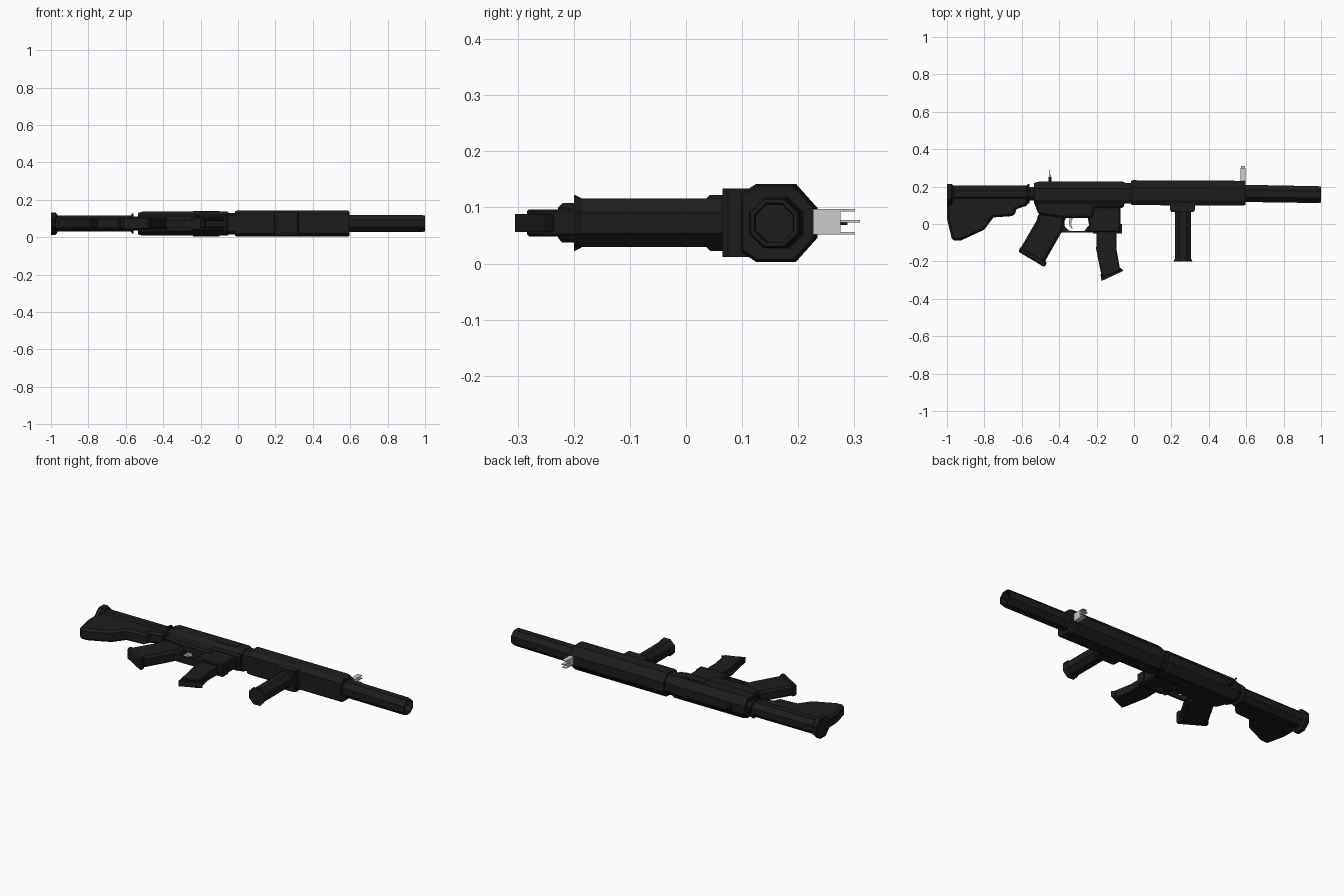
import bpy, bmesh, math

ZC = 0.0725  # mid plane of the thickness

black = bpy.data.materials.new("black")
black.diffuse_color = (0.012, 0.012, 0.012, 1)


def finish(name, bm, mat=black):
    bmesh.ops.recalc_face_normals(bm, faces=bm.faces)
    me = bpy.data.meshes.new(name)
    bm.to_mesh(me)
    bm.free()
    ob = bpy.data.objects.new(name, me)
    bpy.context.collection.objects.link(ob)
    if mat:
        me.materials.append(mat)
    return ob


def loft(name, rings, mat=black):
    """Skin a list of equally sized point rings and cap both ends."""
    bm = bmesh.new()
    vs = [[bm.verts.new(p) for p in r] for r in rings]
    n = len(rings[0])
    for a, b in zip(vs, vs[1:]):
        for i in range(n):
            bm.faces.new((a[i], a[(i + 1) % n], b[(i + 1) % n], b[i]))
    bm.faces.new(vs[0])
    bm.faces.new(vs[-1])
    return finish(name, bm, mat)


def plate(name, pts, half, mat=black, bevel=0.0, z=ZC):
    """Side profile in x,y given thickness in z, with optional chamfer."""
    ob = loft(name, [[(x, y, z - half) for x, y in pts],
                     [(x, y, z + half) for x, y in pts]], mat)
    if bevel:
        m = ob.modifiers.new("chamfer", "BEVEL")
        m.width = bevel
        m.segments = 1
        m.limit_method = 'ANGLE'
        m.angle_limit = math.radians(60)
    return ob


def octagon(x, y, r):
    """Flat-topped octagon across the length; r is the flat half width."""
    R = r / math.cos(math.pi / 8)
    return [(x, y + R * math.cos(a), ZC + R * math.sin(a))
            for a in [(i + 0.5) * math.pi / 4 for i in range(8)]]


def shell(x, s=1.0, dy=0.0):
    """Handguard / receiver cross-section."""
    half = [(0.098, 0.052), (0.125, 0.0695), (0.193, 0.0695), (0.231, 0.027)]
    pts = half + [(y, -z) for y, z in reversed(half)]
    return [(x, 0.165 + (y - 0.165) * s + dy, ZC + z * s) for y, z in pts]


# Barrel with hollow mouth
loft("barrel", [octagon(0.57, 0.164, 0.046), octagon(0.985, 0.157, 0.045),
                octagon(1.0, 0.157, 0.042), octagon(1.0, 0.157, 0.035),
                octagon(0.94, 0.158, 0.033)])
# Handguard
loft("handguard", [shell(-0.015, 0.95, 0.003), shell(-0.005, 1, 0.003),
                   shell(0.585, 1, 0), shell(0.597, 0.94, 0)])
# Neck between handguard and receiver
loft("neck", [shell(-0.06, 0.82), shell(0.0, 0.82)])

# Upper receiver
loft("upper_receiver", [shell(-0.535, 0.82, 0.0), shell(-0.51, 0.93, 0),
                        shell(-0.06, 0.93, 0), shell(-0.05, 0.88, 0)])
# Lower receiver
plate("lower_receiver", [(-0.533, 0.15), (-0.533, 0.11), (-0.51, 0.05), (-0.38, 0.033),
                         (-0.22, 0.033), (-0.21, 0.085), (-0.055, 0.085), (-0.05, 0.15)],
      0.05, bevel=0.01)
plate("magazine_well", [(-0.245, 0.10), (-0.245, 0.02), (-0.24, -0.01), (-0.255, -0.045),
                        (-0.072, -0.045), (-0.072, 0.10)], 0.036, bevel=0.008)
plate("well_lip", [(-0.22, -0.05), (-0.22, 0.0), (-0.065, 0.0), (-0.065, -0.05)], 0.03)
plate("trigger_guard", [(-0.40, 0.04), (-0.36, 0.04), (-0.372, 0.015), (-0.37, -0.015),
                        (-0.345, -0.037), (-0.265, -0.037), (-0.245, -0.01),
                        (-0.22, -0.01), (-0.22, -0.046), (-0.40, -0.046)], 0.02)
plate("trigger", [(-0.345, 0.04), (-0.32, 0.04), (-0.333, 0.018), (-0.336, 0.0),
                  (-0.328, -0.03), (-0.345, -0.012), (-0.348, 0.015)], 0.009, None)
# Raised panels on both sides of the receiver
for s, side in ((-1, "left"), (1, "right")):
    plate("side_panel_" + side, [(-0.24, 0.13), (-0.24, 0.18), (-0.1, 0.18), (-0.1, 0.13)],
          0.004, z=ZC + s * 0.064)

# Pistol grip and its end cap
plate("pistol_grip", [(-0.51, 0.06), (-0.52, 0.02), (-0.61, -0.135), (-0.485, -0.215),
                      (-0.385, -0.04), (-0.37, 0.05)], 0.032, bevel=0.012)
plate("grip_cap", [(-0.605, -0.12), (-0.62, -0.147), (-0.477, -0.232), (-0.465, -0.203)],
      0.035, bevel=0.008)
# Curved magazine
plate("magazine", [(-0.20, 0.0), (-0.202, -0.135), (-0.172, -0.285), (-0.073, -0.25),
                   (-0.093, -0.14), (-0.093, 0.0)], 0.024, bevel=0.004)
plate("magazine_base", [(-0.179, -0.27), (-0.174, -0.305), (-0.055, -0.25), (-0.07, -0.235)],
      0.016)

# Stock tube, collars and butt
loft("stock_tube", [octagon(x, 0.162, r) for x, r in
                    ((-0.99, 0.043), (-0.571, 0.043), (-0.57, 0.053), (-0.56, 0.053),
                     (-0.559, 0.037), (-0.50, 0.037))])
loft("butt_collar", [octagon(-1.0, 0.155, 0.06), octagon(-0.975, 0.155, 0.06),
                     octagon(-0.965, 0.157, 0.046)])
plate("stock_body", [(-0.999, 0.15), (-0.999, 0.025), (-0.972, -0.09), (-0.925, -0.088),
                     (-0.80, -0.03), (-0.752, 0.035), (-0.64, 0.043), (-0.628, 0.08),
                     (-0.565, 0.10), (-0.562, 0.15)], 0.034, bevel=0.012)

# Foregrip and mount
plate("foregrip_mount", [(0.192, 0.12), (0.192, 0.075), (0.2, 0.065), (0.318, 0.065),
                         (0.326, 0.075), (0.326, 0.12)], 0.061)


def column(y, r):
    return [(px - y + 0.262, y, pz) for _, px, pz in octagon(0, y, r)]


loft("foregrip", [column(y, r) for y, r in ((0.08, 0.043), (-0.185, 0.043),
                                            (-0.198, 0.05), (-0.2, 0.05))])

# Grey front sight: block, two ears and a post
plate("front_sight_block", [(0.569, 0.215), (0.569, 0.275), (0.596, 0.275), (0.596, 0.215)],
      0.0225, None, z=0.0745)
for s, side in ((-1, "left"), (1, "right")):
    plate("front_sight_ear_" + side, [(0.569, 0.27), (0.569, 0.30), (0.596, 0.30),
                                      (0.596, 0.27)], 0.002, None, z=0.0745 + s * 0.0205)
plate("front_sight_post", [(0.572, 0.27), (0.572, 0.31), (0.593, 0.31), (0.593, 0.27)],
      0.0025, None, z=0.0755)
# Rear sight
plate("rear_sight_base", [(-0.458, 0.21), (-0.458, 0.252), (-0.442, 0.252), (-0.442, 0.21)], 0.016)
plate("rear_sight_blade", [(-0.453, 0.25), (-0.451, 0.288), (-0.449, 0.288), (-0.447, 0.25)], 0.004)
